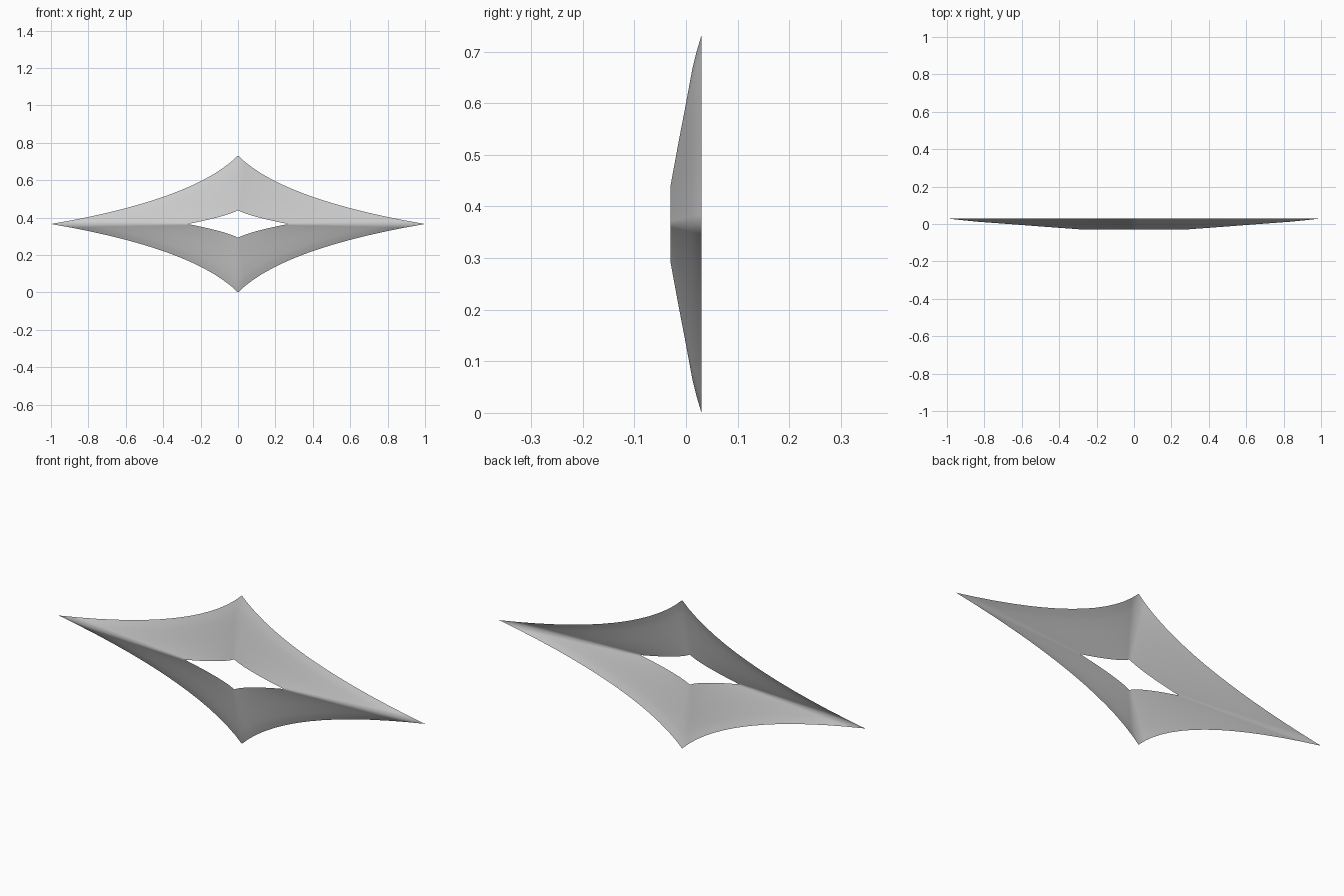
import bpy
import bmesh

cube = bpy.data.objects.get("Cube")
if cube:
    bpy.data.objects.remove(cube, do_unlink=True)

CENTRE_Z = 0.366
STEPS = 14  # segments along each quarter of the rim

# Quarter rims as quadratic curves: side tip, control point, top tip (x, z)
OUTER = ((1.0, 0.0), (0.235, 0.13), (0.0, 0.366))
INNER = ((0.27, 0.0), (0.06, 0.04), (0.0, 0.074))

# Cross-section from outer to inner rim: (fraction inward, depth y)
SECTION = [(0, 0.03), (0.11, 0.0205), (0.22, 0.0125), (0.47, -0.001),
           (0.73, -0.0155), (1, -0.03)]


def curve_point(curve, t):
    a, b, c = curve
    return [(1 - t) ** 2 * p + 2 * t * (1 - t) * q + t * t * r
            for p, q, r in zip(a, b, c)]


def closed_rim(curve):
    """Mirror a quarter curve into a full four-pointed loop."""
    q = [curve_point(curve, i / STEPS) for i in range(STEPS + 1)]
    half = q + [(-x, z) for x, z in q[-2::-1]]
    return half + [(x, -z) for x, z in half[-2:0:-1]]


# Curved sheet lofted between the outer and inner star rims
bm = bmesh.new()
outer, inner = closed_rim(OUTER), closed_rim(INNER)
rings = []
for f, y in SECTION:
    rings.append([bm.verts.new((o[0] + (i[0] - o[0]) * f, y,
                                CENTRE_Z + o[1] + (i[1] - o[1]) * f))
                  for o, i in zip(outer, inner)])
count = len(outer)
for a, b in zip(rings, rings[1:]):
    for k in range(count):
        n = (k + 1) % count
        face = bm.faces.new((a[k], b[k], b[n], a[n]))
        face.smooth = True
bm.normal_update()
# Make the sheet face the front
if sum(f.normal.y * f.calc_area() for f in bm.faces) > 0:
    bmesh.ops.reverse_faces(bm, faces=bm.faces[:])
mesh = bpy.data.meshes.new("star_sheet")
bm.to_mesh(mesh)
bm.free()

sheet = bpy.data.objects.new("star_sheet", mesh)
bpy.context.collection.objects.link(sheet)

# Plain grey material
grey = bpy.data.materials.new("light_grey")
grey.use_nodes = True
colour = (0.6, 0.6, 0.6, 1)
grey.diffuse_color = colour
grey.node_tree.nodes["Principled BSDF"].inputs["Base Color"].default_value = colour
mesh.materials.append(grey)
